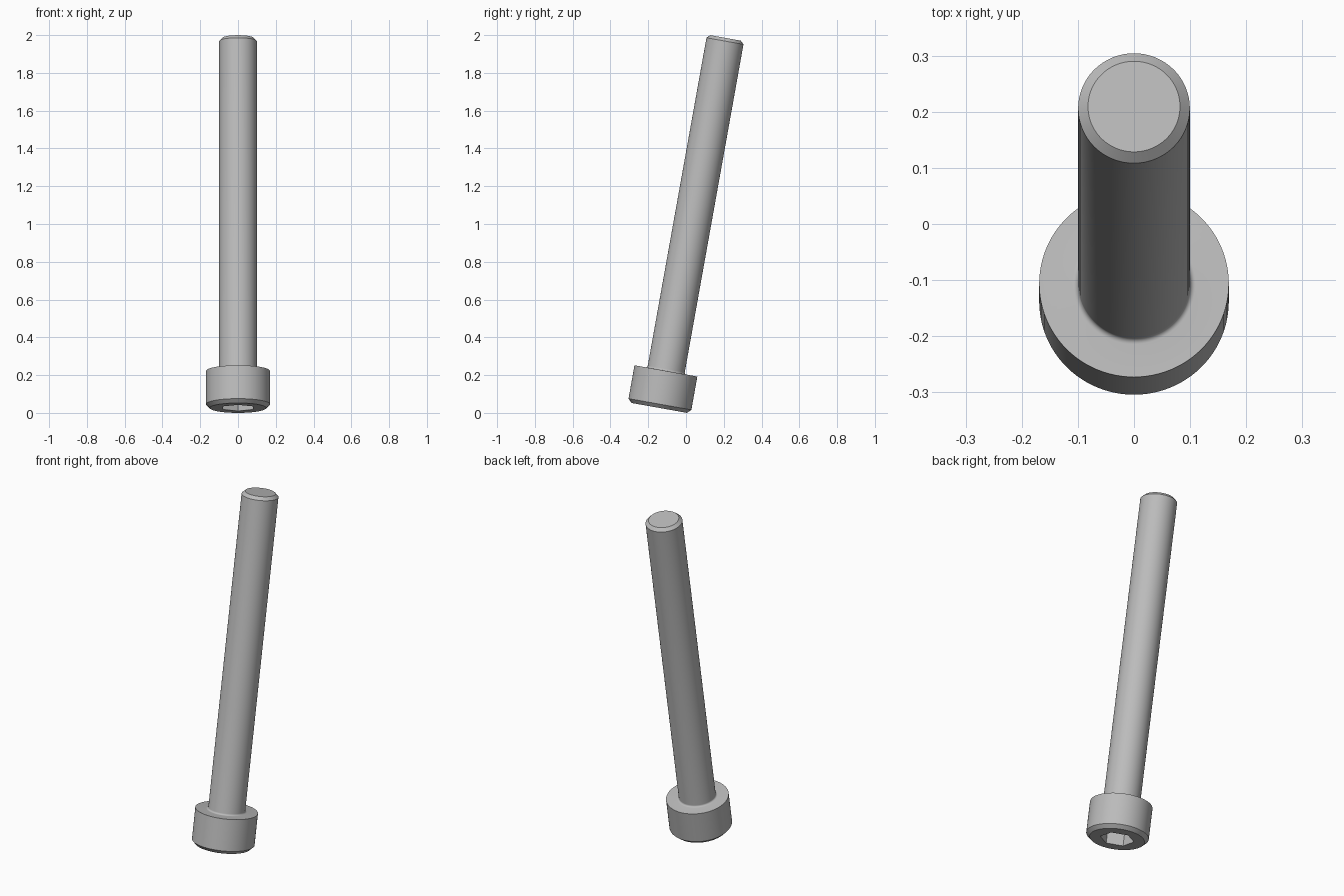
import bpy
import bmesh
from math import cos, sin, pi, radians
from mathutils import Matrix, Vector

if "Cube" in bpy.data.objects:
    bpy.data.objects.remove(bpy.data.objects["Cube"], do_unlink=True)

LENGTH, SHAFT_R, TIP_R, TIP_CHAMFER = 1.99, 0.0995, 0.082, 0.017
HEAD_R, HEAD_H, HEAD_CHAMFER, FILLET = 0.169, 0.199, 0.02, 0.01
SOCKET_R, SOCKET_DEPTH = 0.0925, 0.1
TILT, SEGMENTS = radians(10.15), 96

steel = bpy.data.materials.new("steel grey")
steel.use_nodes = True
GREY = (0.5, 0.5, 0.5, 1)
steel.diffuse_color = GREY
steel.node_tree.nodes["Principled BSDF"].inputs["Base Color"].default_value = GREY


def revolve(name, profile):
    """Spin an open (radius, height) profile about z and cap both ends."""
    bm = bmesh.new()
    verts = [bm.verts.new((r, 0, z)) for r, z in profile]
    edges = [bm.edges.new(pair) for pair in zip(verts, verts[1:])]
    bmesh.ops.spin(bm, geom=verts + edges, axis=(0, 0, 1), cent=(0, 0, 0),
                   angle=2 * pi, steps=SEGMENTS, use_merge=True)
    bmesh.ops.remove_doubles(bm, verts=bm.verts, dist=1e-5)
    bmesh.ops.holes_fill(bm, edges=[e for e in bm.edges if e.is_boundary], sides=0)
    bmesh.ops.recalc_face_normals(bm, faces=bm.faces)
    mesh = bpy.data.meshes.new(name)
    bm.to_mesh(mesh)
    bm.free()
    mesh.materials.append(steel)
    obj = bpy.data.objects.new(name, mesh)
    bpy.context.collection.objects.link(obj)
    return obj


# Head, fillet under the head, shaft and chamfered tip
fillet = [(SHAFT_R + FILLET * (1 - sin(a)), HEAD_H + FILLET * (1 - cos(a)))
          for a in (i * pi / 12 for i in range(7))]
profile = [(HEAD_R - HEAD_CHAMFER, 0), (HEAD_R, HEAD_CHAMFER), (HEAD_R, HEAD_H)]
profile += fillet
profile += [(SHAFT_R, LENGTH - TIP_CHAMFER), (TIP_R, LENGTH)]
bolt = revolve("socket_head_bolt", profile)

# Hexagonal key socket cut into the head
bpy.ops.mesh.primitive_cylinder_add(vertices=6, radius=SOCKET_R, depth=2 * SOCKET_DEPTH)
cutter = bpy.context.object
cutter.name = "socket_cutter"
cutter.hide_render = True
cutter.data.materials.append(steel)
bpy.ops.object.select_all(action="DESELECT")
bolt.select_set(True)
bpy.context.view_layer.objects.active = bolt
cut = bolt.modifiers.new("key_socket", "BOOLEAN")
cut.operation, cut.object, cut.solver = "DIFFERENCE", cutter, "EXACT"
bpy.ops.object.modifier_apply(modifier=cut.name)
bpy.data.objects.remove(cutter, do_unlink=True)

# Lean the bolt backwards, then centre it and stand it on the ground
bolt.data.transform(Matrix.Rotation(-TILT, 4, "X"))
ys = [v.co.y for v in bolt.data.vertices]
zs = [v.co.z for v in bolt.data.vertices]
shift = Vector((0, -(min(ys) + max(ys)) / 2, -min(zs)))
bolt.data.transform(Matrix.Translation(shift))
bpy.ops.object.shade_smooth_by_angle(angle=radians(28))
